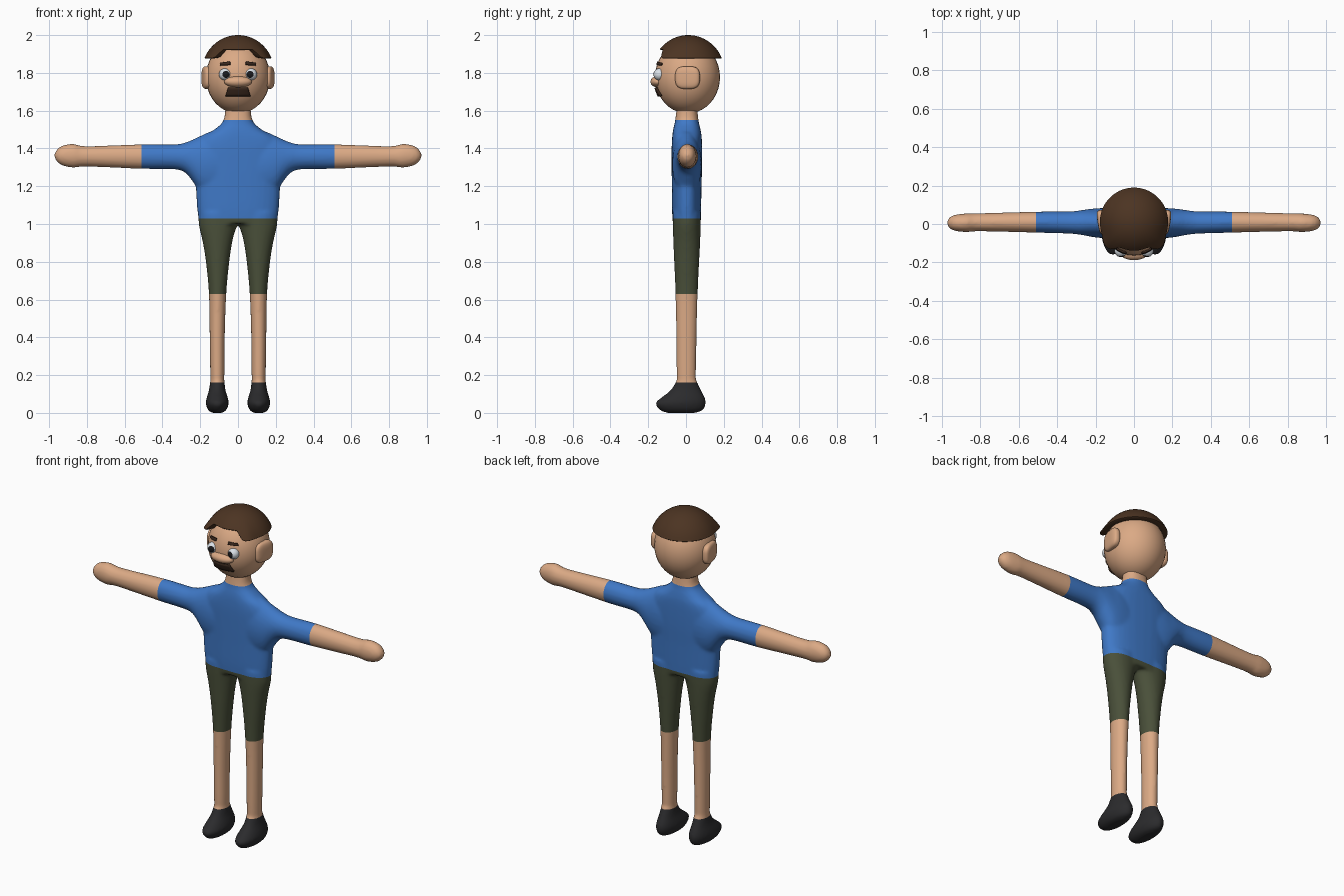
import bpy, bmesh, math
from mathutils import Matrix, Vector

old = bpy.data.objects.get("Cube")
if old:
    bpy.data.objects.remove(old)


def material(name, rgb):
    m = bpy.data.materials.new(name)
    m.use_nodes = True
    m.diffuse_color = (*rgb, 1)
    m.node_tree.nodes["Principled BSDF"].inputs["Base Color"].default_value = (*rgb, 1)
    return m


skin = material("skin", (0.71, 0.40, 0.235))
blue = material("shirt blue", (0.05, 0.19, 0.57))
green = material("shorts green", (0.068, 0.08, 0.042))
black = material("shoe black", (0.024, 0.024, 0.026))
brown = material("hair brown", (0.072, 0.034, 0.016))
dark = material("moustache brown", (0.04, 0.02, 0.012))
white = material("eye white", (0.7, 0.75, 0.8))
pupil = material("pupil black", (0.01, 0.01, 0.012))


def finish(name, bm, mats, angle=60):
    """Turn a bmesh into a smooth-shaded object."""
    bmesh.ops.recalc_face_normals(bm, faces=bm.faces)
    mesh = bpy.data.meshes.new(name)
    bm.to_mesh(mesh)
    bm.free()
    for m in mats:
        mesh.materials.append(m)
    ob = bpy.data.objects.new(name, mesh)
    bpy.context.collection.objects.link(ob)
    select(ob)
    bpy.ops.object.shade_smooth_by_angle(angle=math.radians(angle))
    return ob


def select(ob):
    bpy.ops.object.select_all(action='DESELECT')
    ob.select_set(True)
    bpy.context.view_layer.objects.active = ob


def skin_rings(bm, rings, cap=True):
    """Bridge closed rings of points, closing both ends."""
    vs = [[bm.verts.new(p) for p in r] for r in rings]
    n = len(vs[0])
    for a, b in zip(vs, vs[1:]):
        for i in range(n):
            j = (i + 1) % n
            bm.faces.new((a[i], a[j], b[j], b[i]))
    if cap:
        bm.faces.new(vs[0])
        bm.faces.new(vs[-1])


def smooth_rows(rows, steps=4):
    """Catmull-Rom interpolation through rows of numbers."""
    pts = [rows[0]] + rows + [rows[-1]]
    out = []
    for a, b, c, d in zip(pts, pts[1:], pts[2:], pts[3:]):
        for k in range(steps):
            t = k / steps
            out.append([q + 0.5 * t * (r - p + t * (2*p - 5*q + 4*r - s + t * (3*(q - r) + s - p)))
                        for p, q, r, s in zip(a, b, c, d)])
    return out + [rows[-1]]


def loft(bm, rows, axis, side=1, power=2.0, n=32):
    """Rows: position along axis, then low/high limits across it, then low/high in y."""
    rings = []
    for pos, u0, u1, y0, y1 in smooth_rows(rows):
        ring = []
        for i in range(n):
            a = 2 * math.pi * i / n
            c, s = [math.copysign(abs(f) ** (2 / power), f) for f in (math.cos(a), math.sin(a))]
            u = (u0 + u1) / 2 + c * (u1 - u0) / 2
            y = (y0 + y1) / 2 + s * (y1 - y0) / 2
            ring.append((side * u, y, pos) if axis == 'z' else (side * pos, y, u))
        rings.append(ring)
    skin_rings(bm, rings)


# Body: torso, arms, legs and feet fused into one smooth surface
torso = [(z, -w, w, y0, y1) for z, w, y0, y1 in (
    (1.0, .205, -.07, .078), (1.08, .216, -.074, .08), (1.2, .224, -.075, .082),
    (1.3, .235, -.076, .085), (1.4, .23, -.076, .085), (1.46, .19, -.073, .083),
    (1.5, .125, -.068, .077), (1.55, .076, -.057, .066), (1.64, .066, -.047, .057))]
arm = [(.08, 1.12, 1.5, -.07, .08), (.15, 1.14, 1.488, -.073, .083),
       (.2, 1.17, 1.466, -.07, .081), (.24, 1.225, 1.447, -.063, .077),
       (.28, 1.272, 1.431, -.056, .071), (.34, 1.29, 1.421, -.05, .065),
       (.51, 1.292, 1.422, -.045, .064), (.8, 1.304, 1.412, -.038, .056),
       (.87, 1.298, 1.424, -.042, .055), (.93, 1.31, 1.415, -.036, .048),
       (.96, 1.332, 1.392, -.022, .034), (.972, 1.355, 1.37, 0, .012)]
leg = [(.1, .075, .145, -.045, .052), (.2, .072, .147, -.05, .053),
       (.4, .07, .15, -.052, .056), (.63, .062, .154, -.056, .062),
       (.8, .046, .17, -.063, .07), (.9, .031, .186, -.067, .075),
       (.96, .016, .2, -.069, .077), (1.0, .002, .208, -.07, .078),
       (1.06, .002, .21, -.07, .078)]
shoe = [(0, .085, .135, -.1, .05), (.015, .062, .158, -.138, .09),
        (.05, .049, .171, -.163, .105), (.08, .054, .166, -.132, .1),
        (.12, .066, .154, -.082, .08), (.17, .072, .147, -.05, .056)]
bm = bmesh.new()
loft(bm, torso, 'z', power=2.4)
for side in (1, -1):
    loft(bm, arm, 'x', side)
    loft(bm, leg, 'z', side)
    loft(bm, shoe, 'z', side)
body = finish("body", bm, (skin, blue, green, black))
remesh = body.modifiers.new("fuse", 'REMESH')
remesh.mode = 'VOXEL'
remesh.voxel_size = 0.009
soften = body.modifiers.new("soften", 'SMOOTH')
soften.factor, soften.iterations = 0.5, 6
select(body)
for m in ("fuse", "soften"):
    bpy.ops.object.modifier_apply(modifier=m)

# Clothing: clean cuts at each hem, then colour by height and reach
neck, waist, knee, ankle, cuff = 1.55, 1.03, .63, .16, .51
bm = bmesh.new()
bm.from_mesh(body.data)
cuts = [((0, 0, z), (0, 0, 1)) for z in (neck, waist, knee, ankle)]
cuts += [((s * cuff, 0, 0), (1, 0, 0)) for s in (1, -1)]
for co, no in cuts:
    bmesh.ops.bisect_plane(bm, geom=bm.verts[:] + bm.edges[:] + bm.faces[:],
                           dist=1e-5, plane_co=co, plane_no=no)
for f in bm.faces:
    c = f.calc_center_median()
    f.smooth = True
    if c.z > neck or abs(c.x) > cuff or ankle < c.z < knee:
        f.material_index = 0
    elif c.z > waist:
        f.material_index = 1
    else:
        f.material_index = 2 if c.z > knee else 3
bm.to_mesh(body.data)
bm.free()

HEAD, SIZE = Vector((0, .008, 1.777)), Vector((.17, .172, .192))


def ball(name, centre, size, mats, turn=Matrix(), power=1.0, rule=None):
    """Ellipsoid, squared off when power is below one."""
    bm = bmesh.new()
    bmesh.ops.create_uvsphere(bm, u_segments=32, v_segments=20, radius=1)
    if rule:
        for f in bm.faces:
            f.material_index = rule(f.calc_center_median())
    for v in bm.verts:
        p = [math.copysign(abs(c) ** power, c) * s for c, s in zip(v.co, size)]
        v.co = turn @ Vector(p) + Vector(centre)
    return finish(name, bm, mats)


# Head, nose and ears
ball("head", HEAD, SIZE, (skin,))
ball("nose", (0, -.15, 1.753), (.073, .038, .03), (skin,))
for side, label in ((1, "left"), (-1, "right")):
    turn = Matrix.Rotation(-.17 * side, 4, 'Z')
    ball(label + "_ear", (side * .165, .008, 1.775), (.024, .066, .06), (skin,), turn, .65)
    # Eye with its pole looking forward; the cap round the pole is the pupil
    look = Vector((-.2 * side, -1, 0)).to_track_quat('Z', 'Y').to_matrix().to_4x4()
    ball(label + "_eye", (side * .069, -.14, 1.792), (.032,) * 3, (white, pupil), look,
         rule=lambda c: int(c.z > .84))

# Hair: a dome with a raised fringe and two front lobes
ROWS, COLS = 14, 72
rings = [[] for _ in range(ROWS + 2)]
for i in range(COLS):
    a = 2 * math.pi * i / COLS
    off = min(a, 2 * math.pi - a)
    t = min(max((off - .5) / .25, 0), 1)
    edge = 1.925 - .046 * t * t * (3 - 2 * t)
    lobe = .018 * math.exp(-((off - .85) / .25) ** 2)
    for j in range(ROWS + 2):
        k = min((j + .15) / (ROWS - .85), 1)
        z = 2 - (2 - edge) * k * k
        r = .193 * math.sqrt(max(1 - ((z - 1.8) / .2) ** 2, 0)) + lobe * k ** 4
        if j >= ROWS:
            r *= (.97, .6)[j - ROWS]
            z += (-.004, .006)[j - ROWS]
        rings[j].append((r * math.sin(a), .012 - r * math.cos(a), z))
bm = bmesh.new()
skin_rings(bm, rings)
finish("hair", bm, (brown,), 50)


def face_plate(name, corners, lift=.006):
    """Thin patch that hugs the head; corners run bottom left, bottom right, top right, top left."""
    bm = bmesh.new()
    bl, br, tr, tl = [Vector(c) for c in corners]
    cols, rows = 10, 4
    grid = []
    for j in range(rows + 1):
        for i in range(cols + 1):
            x, z = bl.lerp(br, i / cols).lerp(tl.lerp(tr, i / cols), j / rows)
            d = 1 - (x / SIZE.x) ** 2 - ((z - HEAD.z) / SIZE.z) ** 2
            grid.append(bm.verts.new((x, HEAD.y - SIZE.y * math.sqrt(d) - lift, z)))
    for j in range(rows):
        for i in range(cols):
            q = j * (cols + 1) + i
            bm.faces.new([grid[k] for k in (q, q + 1, q + cols + 2, q + cols + 1)])
    ob = finish(name, bm, (dark,), 40)
    solid = ob.modifiers.new("thickness", 'SOLIDIFY')
    solid.thickness, solid.offset = .009, 0


# Eyebrows and moustache
face_plate("moustache", ((-.065, 1.678), (.065, 1.678), (.052, 1.722), (-.052, 1.722)))
for s, label in ((1, "left"), (-1, "right")):
    face_plate(label + "_eyebrow", ((s * .04, 1.843), (s * .094, 1.839),
                                    (s * .09, 1.853), (s * .042, 1.859)))
